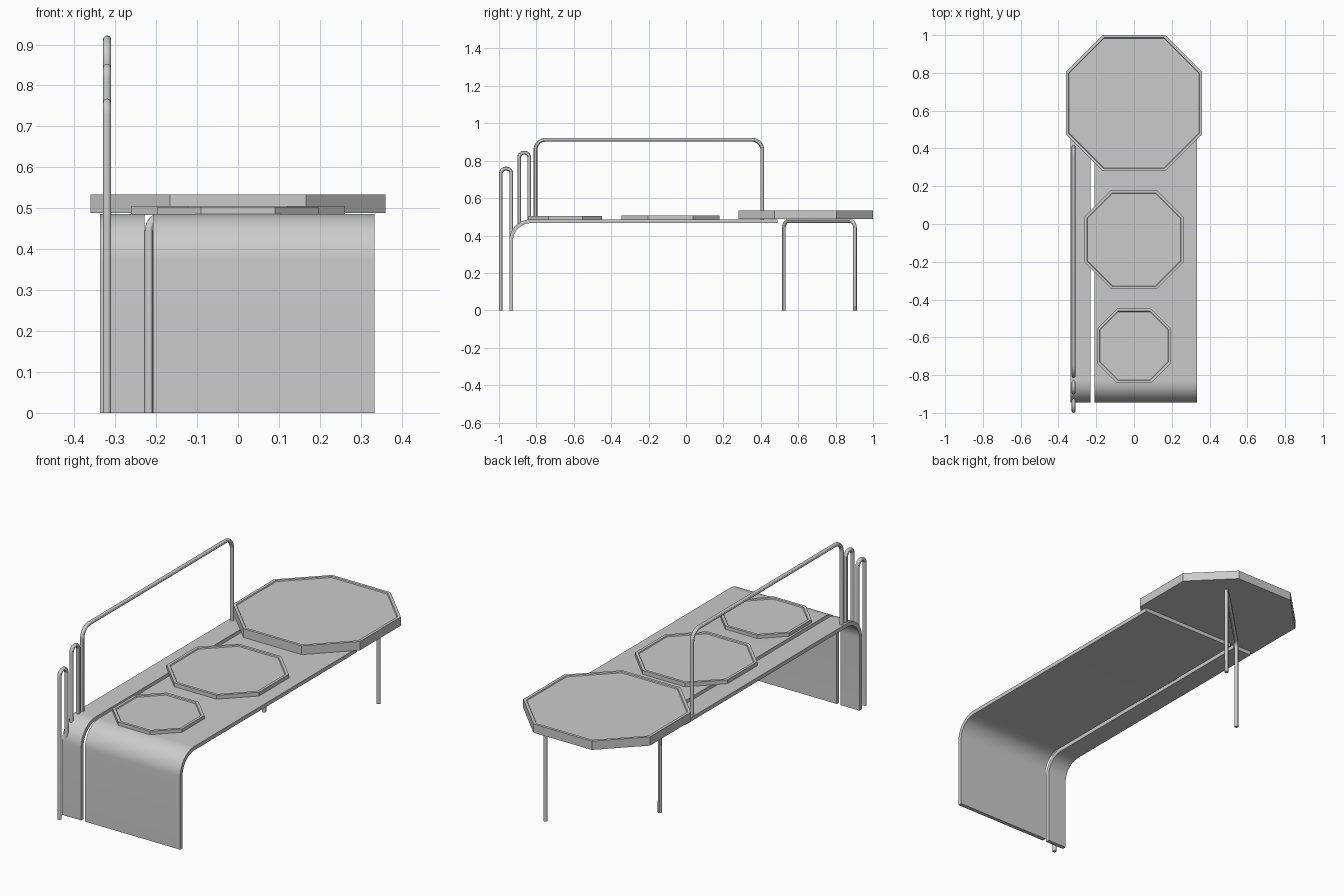
import bpy, bmesh, math
from mathutils import Vector

if "Cube" in bpy.data.objects:
    bpy.data.objects.remove(bpy.data.objects["Cube"])


def rounded_path(corners, radius, steps=10):
    """Polyline through corners with each inner corner rounded."""
    pts = [Vector(c) for c in corners]
    out = [pts[0]]
    for a, b, c in zip(pts, pts[1:], pts[2:]):
        u, v = (a - b).normalized(), (c - b).normalized()
        half = u.angle(v) / 2
        t = radius / math.tan(half)
        centre = b + (u + v).normalized() * radius / math.sin(half)
        p, q = b + u * t - centre, b + v * t - centre
        ang = p.angle(q)
        for i in range(steps + 1):
            f = i / steps
            w = (p * math.sin((1 - f) * ang) + q * math.sin(f * ang)) / math.sin(ang)
            out.append(centre + w)
    out.append(pts[-1])
    return out


def finish(obj, smooth=True):
    bpy.ops.object.select_all(action='DESELECT')
    obj.select_set(True)
    bpy.context.view_layer.objects.active = obj
    if obj.type == 'CURVE':
        bpy.ops.object.convert(target='MESH')
        obj = bpy.context.object
    if smooth:
        bpy.ops.object.shade_smooth_by_angle(angle=math.radians(30))


def mesh_object(name, bm, smooth):
    bmesh.ops.recalc_face_normals(bm, faces=bm.faces)
    me = bpy.data.meshes.new(name)
    bm.to_mesh(me)
    bm.free()
    obj = bpy.data.objects.new(name, me)
    bpy.context.collection.objects.link(obj)
    finish(obj, smooth)


def tube(name, corners, bend, radius=0.01):
    cu = bpy.data.curves.new(name, 'CURVE')
    cu.dimensions = '3D'
    cu.bevel_depth = radius
    cu.bevel_resolution = 4
    cu.use_fill_caps = True
    path = rounded_path(corners, bend)
    sp = cu.splines.new('POLY')
    sp.points.add(len(path) - 1)
    for p, co in zip(sp.points, path):
        p.co = (*co, 1)
    obj = bpy.data.objects.new(name, cu)
    bpy.context.collection.objects.link(obj)
    finish(obj)


def bent_strip(name, x0, x1):
    """Sheet bent from the front leg into the seat."""
    outer = rounded_path([(x0, -0.945, 0), (x0, -0.945, 0.486), (x0, 0.49, 0.486)], 0.115, 16)
    inner = rounded_path([(x0, -0.925, 0), (x0, -0.925, 0.466), (x0, 0.49, 0.466)], 0.095, 16)
    bm = bmesh.new()
    rows = []
    for o, i in zip(outer, inner):
        rows.append([bm.verts.new(p) for p in
                     (o, (x1, o.y, o.z), (x1, i.y, i.z), i)])
    for r, s in zip(rows, rows[1:]):
        for k in range(4):
            bm.faces.new((r[k], r[(k + 1) % 4], s[(k + 1) % 4], s[k]))
    bm.faces.new(rows[0])
    bm.faces.new(rows[-1])
    mesh_object(name, bm, True)


def octagon_pad(name, y, apothem, z0, z1):
    """Octagonal slab with a thin raised rim."""
    a, h = apothem, apothem * 0.46
    bm = bmesh.new()
    ring = [(a, -h), (a, h), (h, a), (-h, a), (-a, h), (-a, -h), (-h, -a), (h, -a)]
    base = bm.faces.new([bm.verts.new((px, y + py, z0)) for px, py in ring])
    ext = bmesh.ops.extrude_face_region(bm, geom=[base], use_keep_orig=True)['geom']
    bmesh.ops.translate(bm, vec=(0, 0, z1 - z0),
                        verts=[g for g in ext if isinstance(g, bmesh.types.BMVert)])
    bmesh.ops.recalc_face_normals(bm, faces=bm.faces)
    top = max(bm.faces, key=lambda f: f.calc_center_median().z)
    bmesh.ops.inset_region(bm, faces=[top], thickness=0.015)
    bmesh.ops.inset_region(bm, faces=[top], thickness=0.003, depth=-0.005)
    mesh_object(name, bm, False)


# Bench sheets
bent_strip("wide_bench_sheet", -0.208, 0.333)
bent_strip("narrow_bench_sheet", -0.337, -0.229)

# Octagonal table top and seat pads
octagon_pad("table_top", 0.64, 0.36, 0.488, 0.533)
octagon_pad("large_seat_pad", -0.083, 0.262, 0.484, 0.506)
octagon_pad("small_seat_pad", -0.645, 0.197, 0.484, 0.503)

# Diagonal rear leg hoop
tube("rear_leg_hoop", [(0.165, 0.903, 0), (0.165, 0.903, 0.477),
                       (-0.218, 0.523, 0.477), (-0.218, 0.523, 0)], 0.035)

# Handrail hoops along the left side
X = -0.32
for name, y0, y1, low0, low1, top, bend in (
        ("long_handrail", -0.805, 0.408, 0.48, 0.48, 0.912, 0.055),
        ("middle_hoop", -0.892, -0.838, 0.45, 0.48, 0.843, 0.0265),
        ("front_hoop", -0.99, -0.934, 0.0, 0.38, 0.758, 0.0275)):
    tube(name, [(X, y0, low0), (X, y0, top), (X, y1, top), (X, y1, low1)], bend)
